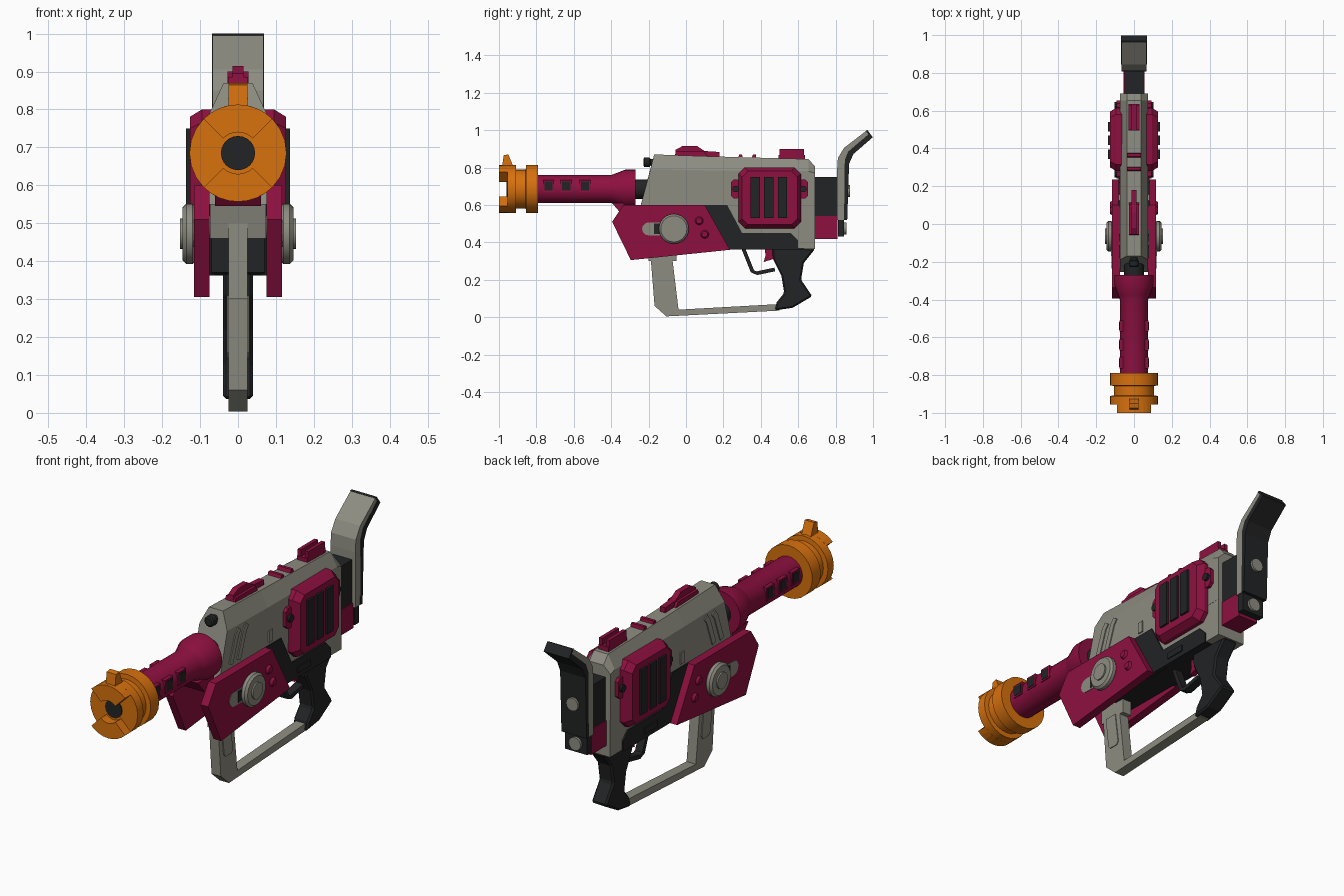
import bpy, bmesh, math
from mathutils import Vector

if "Cube" in bpy.data.objects:
    bpy.data.objects.remove(bpy.data.objects["Cube"])

def mat(name, c):
    m = bpy.data.materials.new(name)
    m.diffuse_color = (*c, 1)
    m.use_nodes = True
    m.node_tree.nodes["Principled BSDF"].inputs["Base Color"].default_value = m.diffuse_color
    return m

GRAY = mat("warm_gray", (0.27, 0.265, 0.22))
RED = mat("crimson", (0.27, 0.005, 0.05))
ORANGE = mat("orange", (0.68, 0.165, 0.004))
BLACK = mat("charcoal", (0.016, 0.017, 0.018))
AXIS_Z = 0.685  # barrel height

def finish(name, bm, m, bevel=0, smooth=False):
    bmesh.ops.recalc_face_normals(bm, faces=bm.faces)
    me = bpy.data.meshes.new(name)
    bm.to_mesh(me)
    bm.free()
    me.materials.append(m)
    ob = bpy.data.objects.new(name, me)
    bpy.context.collection.objects.link(ob)
    if bevel:
        b = ob.modifiers.new("bevel", "BEVEL")
        b.width, b.segments, b.limit_method = bevel, 1, "ANGLE"
    if smooth:
        bpy.ops.object.select_all(action="DESELECT")
        ob.select_set(True)
        bpy.context.view_layer.objects.active = ob
        bpy.ops.object.shade_smooth_by_angle(angle=math.radians(32))
    return ob

def extrude(name, pts, a, b, m, axis="x", mirror=False, bevel=0, smooth=False, scale=1):
    """Extrude a flat outline from a to b; scale shrinks the b end about its middle."""
    place = {"x": lambda u, v, w: (w, u, v), "y": lambda u, v, w: (u, w, v)}[axis]
    cu = (min(p[0] for p in pts) + max(p[0] for p in pts)) / 2
    cv = (min(p[1] for p in pts) + max(p[1] for p in pts)) / 2
    bm = bmesh.new()
    for s in ((1, -1) if mirror else (1,)):
        lo = [bm.verts.new(place(u, v, s * a)) for u, v in pts]
        hi = [bm.verts.new(place(cu + (u - cu) * scale, cv + (v - cv) * scale, s * b)) for u, v in pts]
        bm.faces.new(lo)
        bm.faces.new(hi)
        for i in range(len(pts)):
            j = (i + 1) % len(pts)
            bm.faces.new((lo[i], lo[j], hi[j], hi[i]))
    return finish(name, bm, m, bevel, smooth)

def rect(u0, u1, v0, v1, c=0):
    if not c:
        return [(u0, v0), (u1, v0), (u1, v1), (u0, v1)]
    return [(u0 + c, v0), (u1 - c, v0), (u1, v0 + c), (u1, v1 - c),
            (u1 - c, v1), (u0 + c, v1), (u0, v1 - c), (u0, v0 + c)]

def circle(u, v, r, n=20):
    return [(u + r * math.cos(2 * math.pi * i / n), v + r * math.sin(2 * math.pi * i / n)) for i in range(n)]

def strip(pts, w):
    """Thicken an open path into an outline."""
    left, right = [], []
    for i, p in enumerate(pts):
        d = Vector(pts[min(i + 1, len(pts) - 1)]) - Vector(pts[max(i - 1, 0)])
        n = Vector((-d.y, d.x)).normalized() * w / 2
        left.append(tuple(Vector(p) + n))
        right.append(tuple(Vector(p) - n))
    return left + right[::-1]

def lathe(name, prof, m, z=AXIS_Z, n=24):
    """Revolve (radius, y) points about a line along y."""
    bm = bmesh.new()
    rings = [[bm.verts.new((u, y, v)) for u, v in circle(0, z, r, n)] for r, y in prof]
    for p, q in zip(rings, rings[1:]):
        for i in range(n):
            j = (i + 1) % n
            bm.faces.new((p[i], p[j], q[j], q[i]))
    bm.faces.new(rings[0])
    bm.faces.new(rings[-1])
    return finish(name, bm, m, smooth=True)

# Main body: chamfered section swept back, slanted at the nose
bm = bmesh.new()
sect = [(-.075, 0), (-.075, 1), (-.038, 2), (.038, 2), (.075, 1), (.075, 0)]
stations = [((-.255, .55), (-.19, .79), (-.17, .87)), ((.12, .55), (.12, .785), (.12, .86)),
            ((.655, .55), (.655, .78), (.655, .845)), ((.69, .55), (.69, .77), (.69, .805))]
rows = [[bm.verts.new((x, *st[k])) for x, k in sect] for st in stations]
for p, q in zip(rows, rows[1:]):
    for i in range(6):
        bm.faces.new((p[i], p[(i + 1) % 6], q[(i + 1) % 6], q[i]))
bm.faces.new(rows[0])
bm.faces.new(rows[-1])
finish("upper_body", bm, GRAY)
extrude("lower_body", [(-.21, .55), (-.19, .46), (.22, .46), (.25, .37), (.69, .365), (.69, .55)], -.074, .074, GRAY)

# Dark underside with angled side panels
extrude("underside", [(-.1, .47), (-.1, .37), (.6, .362), (.6, .41), (.56, .45)], -.07, .07, BLACK)
extrude("side_panel", [(.09, .6), (.22, .6), (.3, .45), (.56, .45), (.6, .41), (.6, .362), (.2, .362)],
        .06, .081, BLACK, mirror=True)
extrude("panel_inset", rect(.34, .44, .385, .415), .08, .086, BLACK, mirror=True)

# Body surface details
for i, y in enumerate((-.165, -.105)):
    extrude(f"body_rib_{i}", strip([(y, .62), (y + .045, .745), (y + .065, .77)], .028), .07, .08, GRAY, mirror=True)
extrude("body_button", rect(.125, .155, .615, .67), .07, .081, GRAY, mirror=True)

# Barrel, collar and muzzle
lathe("barrel_joint", [(.052, -.3), (.052, -.18)], BLACK)
lathe("barrel", [(.075, -.8), (.075, -.4), (.082, -.38), (.104, -.325), (.104, -.27)], RED)
for i, y in enumerate((-.735, -.64, -.54)):
    extrude(f"barrel_vent_frame_{i}", rect(y - .03, y + .03, .668, .732), .05, .077, RED, mirror=True)
    extrude(f"barrel_vent_{i}", rect(y - .022, y + .022, .676, .724), .05, .079, BLACK, mirror=True)
extrude("barrel_mount", [(-.395, .61), (-.27, .61), (-.27, .55), (-.34, .545)], -.06, .06, RED)
lathe("muzzle", [(.128, -.79), (.128, -.855), (.105, -.857), (.105, -.908), (.128, -.91), (.128, -.955)], ORANGE)
for s, label in ((1, "top"), (-1, "bottom")):
    arc = [math.radians(45 + 11.25 * i) for i in range(9)]
    ring = [(.128 * math.cos(a), AXIS_Z + s * .128 * math.sin(a)) for a in arc]
    ring += [(.055 * math.cos(a), AXIS_Z + s * .055 * math.sin(a)) for a in arc[::-1]]
    extrude(f"muzzle_prong_{label}", ring, -.95, -1.0, ORANGE, "y")
lathe("bore", [(.045, -.94), (.045, -.959)], BLACK)
extrude("front_sight", [(-.985, .79), (-.975, .865), (-.95, .87), (-.925, .81), (-.925, .79)], -.025, .025, ORANGE)
lathe("nose_knob", [(.018, -.228), (.026, -.222), (.026, -.195), (.018, -.19), (.018, -.15)], BLACK, z=.828, n=12)

# Slanted side plates with wheels
extrude("side_plate", [(-.335, .6), (.1, .6), (.235, .36), (-.295, .305), (-.395, .51)], .075, .116, RED, mirror=True)
slot = [(-.2 + .035 * math.cos(math.radians(a)), .472 + .035 * math.sin(math.radians(a))) for a in range(90, 271, 30)]
extrude("plate_slot", slot + [(-.1, .437), (-.1, .507)], .11, .1185, GRAY, mirror=True)
extrude("slot_shadow", rect(-.17, -.11, .445, .5), .11, .1205, BLACK, mirror=True)
extrude("wheel", circle(-.065, .472, .08, 24), .11, .146, GRAY, mirror=True, bevel=.01, smooth=True)
extrude("wheel_hub", circle(-.065, .472, .04, 20), .14, .153, GRAY, mirror=True, smooth=True)
extrude("axle", circle(-.065, .49, .03, 16), -.1, .1, GRAY, smooth=True)
for i, (y, z) in enumerate(((.07, .515), (.1, .443))):
    extrude(f"plate_stud_{i}", circle(y, z, .026, 12), .11, .128, RED, mirror=True, smooth=True, scale=.6)

# Vented side boxes
extrude("side_box_base", rect(.28, .615, .475, .8, .035), .06, .095, RED, mirror=True)
extrude("side_box", rect(.28, .615, .475, .8, .035), .095, .127, RED, mirror=True, scale=.88)
for i in range(3):
    y = .345 + i * .073
    extrude(f"vent_slat_{i}", rect(y, y + .05, .53, .75), .11, .137, BLACK, mirror=True)
for i, y in enumerate((.265, .628)):
    extrude(f"box_lug_{i}", rect(y - .025, y + .025, .635, .735, .015), .06, .092, RED, mirror=True)
    extrude(f"box_screw_{i}", circle(y, .685, .018, 10), .08, .104, BLACK, mirror=True)

# Top rail, bumps and rear sight
extrude("top_rail", [(-.06, .85), (-.055, .895), (-.02, .914), (.06, .914), (.1, .888), (.18, .883), (.18, .85)], -.014, .014, RED)
extrude("rail_base", [(-.06, .85), (-.055, .885), (.1, .885), (.12, .85)], -.027, .027, RED)
for i, y in enumerate((.29, .363)):
    extrude(f"top_bump_{i}", [(y - .015, .84), (y - .005, .87), (y + .01, .87), (y + .015, .84)], -.036, .036, RED)
extrude("rear_sight_base", rect(.495, .635, .83, .868), -.028, .028, RED)
extrude("rear_sight", rect(.5, .63, .83, .9), .01, .028, RED, mirror=True)

# Front handle loop with its lower bar
extrude("front_handle", [(-.19, .33), (-.168, .06), (-.105, .004), (.5, .035), (.5, .07), (-.04, .04), (-.075, .33)],
        -.025, .025, GRAY)
extrude("handle_panel", [(-.165, .31), (-.148, .16), (-.135, .145), (-.09, .145), (-.08, .16), (-.1, .31)],
        .02, .029, GRAY, mirror=True)
extrude("handle_top", rect(-.2, -.05, .3, .5), -.025, .025, GRAY)

# Grip, trigger and guard
extrude("grip", [(.46, .38), (.69, .365), (.63, .29), (.615, .2), (.675, .112), (.57, .05), (.475, .036),
                 (.485, .08), (.525, .13), (.51, .22), (.465, .31)], -.04, .04, BLACK, bevel=.008)
extrude("trigger", [(.42, .38), (.475, .38), (.465, .31), (.415, .295), (.425, .33)], -.015, .015, RED)
extrude("trigger_guard", strip([(.305, .37), (.355, .245), (.38, .235), (.475, .255)], .02), -.02, .02, BLACK)

# Rear connector and shoulder stock
extrude("rear_block", rect(.68, .815, .54, .75), -.05, .05, BLACK)
extrude("rear_block_lower", rect(.68, .81, .418, .54), -.055, .055, RED)
extrude("stock", [(.808, .52), (.808, .79), (.812, .85), (.845, .905), (.962, .995), (.976, .977),
                  (.868, .885), (.85, .84), (.846, .52)], -.067, .067, GRAY)
extrude("stock_pad", [(.845, .52), (.849, .84), (.867, .885), (.975, .977), (.96, .996), (.97, 1.0), (.999, .962),
                      (.895, .872), (.872, .82), (.862, .52)], -.068, .068, BLACK)
extrude("stock_foot", rect(.812, .846, .432, .53), -.06, .06, BLACK)
for i, (y, z) in enumerate(((.86, .675), (.84, .475))):
    extrude(f"stock_screw_{i}", circle(0, z, .032, 16), y, y + .018, GRAY, "y", smooth=True)
